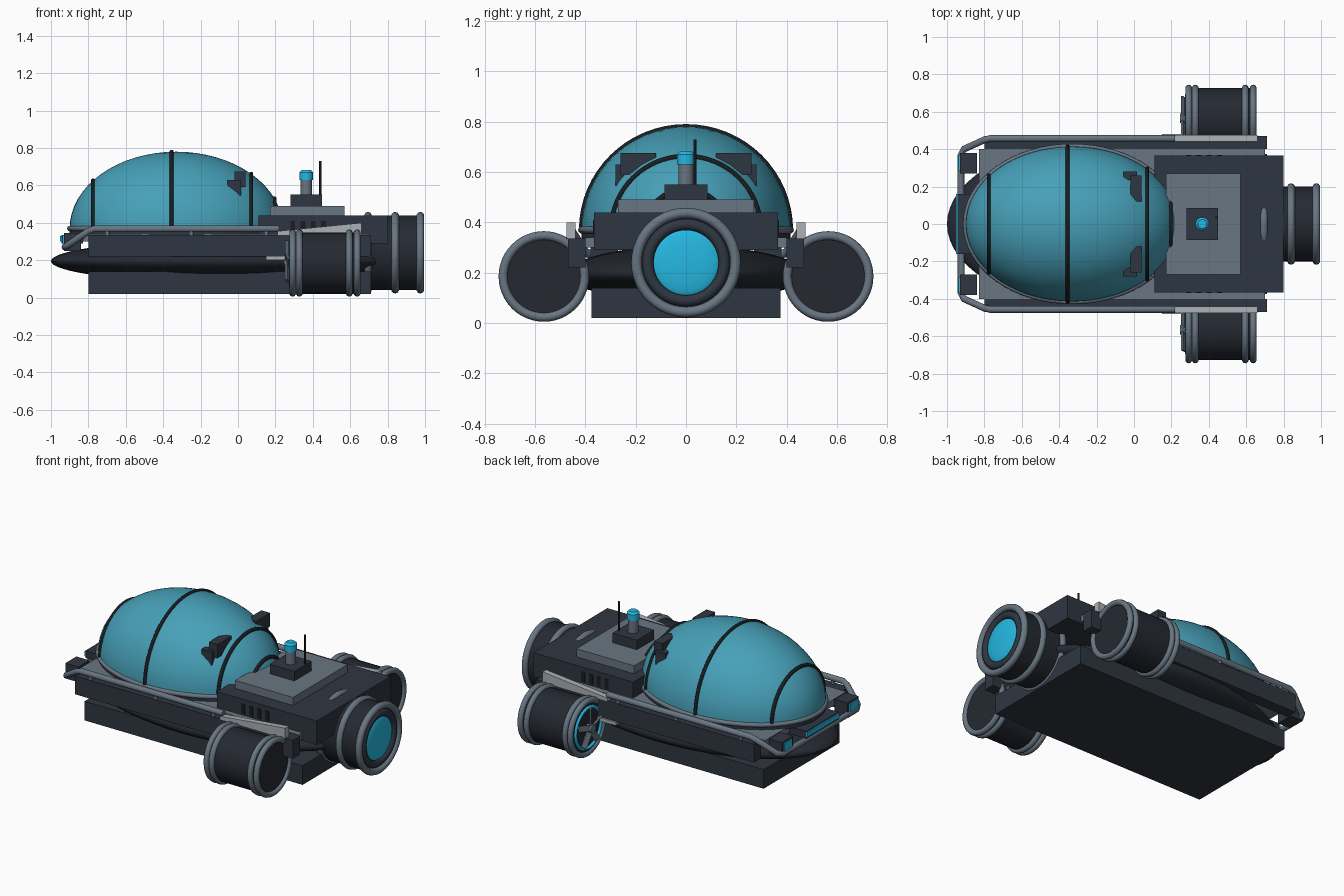
import bpy, bmesh, math
from mathutils import Vector, Matrix

if "Cube" in bpy.data.objects:
    bpy.data.objects.remove(bpy.data.objects["Cube"])


def make_mat(name, rgb):
    m = bpy.data.materials.new(name)
    m.use_nodes = True
    m.diffuse_color = (*rgb, 1)
    m.node_tree.nodes["Principled BSDF"].inputs["Base Color"].default_value = (*rgb, 1)
    return m


DARK = make_mat("dark slate", (0.028, 0.037, 0.053))
HULL = make_mat("hull charcoal", (0.018, 0.022, 0.031))
BLACK = make_mat("rib black", (0.01, 0.012, 0.015))
GREY = make_mat("steel grey", (0.14, 0.18, 0.225))
LIGHT = make_mat("pale grey", (0.40, 0.44, 0.46))
GLASS = make_mat("teal glass", (0.062, 0.35, 0.48))
CYAN = make_mat("glowing cyan", (0.018, 0.48, 0.76))


def finish(name, bm, mat, smooth=False):
    me = bpy.data.meshes.new(name)
    bmesh.ops.recalc_face_normals(bm, faces=bm.faces)
    bm.to_mesh(me)
    bm.free()
    ob = bpy.data.objects.new(name, me)
    bpy.context.collection.objects.link(ob)
    me.materials.append(mat)
    if smooth:
        bpy.ops.object.select_all(action='DESELECT')
        bpy.context.view_layer.objects.active = ob
        ob.select_set(True)
        bpy.ops.object.shade_smooth_by_angle(angle=math.radians(40))
    return ob


def box(name, mat, xs, ys, zs):
    """Box from its low and high limits on each axis."""
    lo, hi = Vector((xs[0], ys[0], zs[0])), Vector((xs[1], ys[1], zs[1]))
    bm = bmesh.new()
    bmesh.ops.create_cube(bm, size=1, matrix=Matrix.Translation((lo + hi) / 2)
                          @ Matrix.Diagonal((*(hi - lo), 1)))
    return finish(name, bm, mat)


def cylinder(name, mat, start, end, r, r2=None, n=40):
    a, b = Vector(start), Vector(end)
    bm = bmesh.new()
    bmesh.ops.create_cone(bm, cap_ends=True, segments=n, radius1=r,
                          radius2=r if r2 is None else r2, depth=(b - a).length)
    rot = Vector((0, 0, 1)).rotation_difference(b - a).to_matrix().to_4x4()
    bm.transform(Matrix.Translation((a + b) / 2) @ rot)
    return finish(name, bm, mat, True)


def ellipsoid(name, mat, c, radii, cut_z=None):
    bm = bmesh.new()
    bmesh.ops.create_uvsphere(bm, u_segments=64, v_segments=32, radius=1)
    bm.transform(Matrix.Translation(c) @ Matrix.Diagonal((*radii, 1)))
    if cut_z is not None:
        bmesh.ops.bisect_plane(bm, geom=bm.verts[:] + bm.edges[:] + bm.faces[:],
                               plane_co=(0, 0, cut_z), plane_no=(0, 0, 1), clear_inner=True)
    return finish(name, bm, mat, True)


def tube(name, mat, pts, r, closed=False, sides=10):
    """Sweep a round section along a path."""
    pts = [Vector(p) for p in pts]
    n = len(pts)
    bm = bmesh.new()
    rings = []
    for i, p in enumerate(pts):
        before = pts[i - 1] if closed or i else p
        after = pts[(i + 1) % n] if closed or i < n - 1 else p
        t = (after - before).normalized()
        ref = Vector((0, 0, 1)) if abs(t.z) < 0.9 else Vector((1, 0, 0))
        if name.startswith(("rib", "ring")):
            ref = Vector((1, 0, 0))
        u = t.cross(ref).normalized()
        v = t.cross(u)
        rings.append([bm.verts.new(p + r * (u * math.cos(a) + v * math.sin(a)))
                      for a in (k * math.tau / sides for k in range(sides))])
    for i in range(n if closed else n - 1):
        a, b = rings[i], rings[(i + 1) % n]
        for k in range(sides):
            j = (k + 1) % sides
            bm.faces.new((a[k], a[j], b[j], b[k]))
    if not closed:
        bm.faces.new(rings[0])
        bm.faces.new(rings[-1])
    return finish(name, bm, mat, True)


def ring(name, mat, x, y, z, major, minor):
    """Ring around the x direction."""
    angles = [i * math.tau / 48 for i in range(48)]
    tube("ring_" + name, mat, [(x, y + major * math.cos(a), z + major * math.sin(a))
                               for a in angles], minor, True)


# Hull, keel and deck
ellipsoid("hull", HULL, (-0.09, 0, 0.195), (0.91, 0.47, 0.112))
box("keel", DARK, (-0.8, 0.71), (-0.375, 0.375), (0.02, 0.14))
box("deck", GREY, (-0.83, 0.7), (-0.4, 0.4), (0.3, 0.34))

# Glass canopy with ribs and base ring
DX, DZ, RX, RY, RZ = -0.33, 0.37, 0.57, 0.415, 0.41
ellipsoid("canopy", GLASS, (DX, 0, DZ), (RX, RY, RZ), DZ)
for x in (-0.775, -0.355, 0.07, 0.195):
    s = math.sqrt(1 - ((x - DX) / RX) ** 2)
    arc = [i * math.pi / 32 for i in range(33)]
    tube("rib", BLACK, [(x, RY * s * math.cos(a), DZ + RZ * s * math.sin(a)) for a in arc], 0.011)
base = [i * math.tau / 64 for i in range(64)]
tube("canopy_base_ring", GREY, [(DX + RX * math.cos(a), RY * math.sin(a), DZ)
                                for a in base], 0.014, True)
bm = bmesh.new()
bmesh.ops.create_cone(bm, cap_ends=True, segments=64, radius1=1, radius2=1, depth=1)
bm.transform(Matrix.Translation((DX, 0, 0.352)) @ Matrix.Diagonal((RX, RY, 0.036, 1)))
finish("canopy_sill", bm, DARK, True)

# Rear cabin with top hatch, beacon and antenna
box("rear_cabin", DARK, (0.11, 0.8), (-0.365, 0.365), (0.29, 0.44))
box("roof_plate", GREY, (0.17, 0.57), (-0.27, 0.27), (0.44, 0.49))
box("beacon_base", DARK, (0.28, 0.45), (-0.085, 0.085), (0.49, 0.55))
cylinder("beacon_post", GREY, (0.365, 0, 0.55), (0.365, 0, 0.635), 0.03)
cylinder("beacon_lamp", CYAN, (0.365, 0, 0.63), (0.365, 0, 0.67), 0.036)
cylinder("beacon_cap", CYAN, (0.365, 0, 0.67), (0.365, 0, 0.682), 0.036, 0.024)
cylinder("antenna", BLACK, (0.44, 0.035, 0.5), (0.44, 0.035, 0.73), 0.006, n=10)

# Rear thruster
cylinder("rear_thruster", HULL, (0.69, 0, 0.24), (0.975, 0, 0.24), 0.2)
for x in (0.695, 0.84, 0.975):
    ring("rear_thruster", GREY, x, 0, 0.24, 0.197, 0.021)
ring("nozzle_lip", DARK, 0.968, 0, 0.24, 0.152, 0.024)
ellipsoid("rear_glow", CYAN, (0.97, 0, 0.24), (0.022, 0.132, 0.132))

for side in (-1, 1):
    def ys(a, b):
        return sorted((side * a, side * b))

    # Side rails and handrail tubes
    box("side_beam", DARK, (-0.8, 0.71), ys(0.4, 0.47), (0.22, 0.335))
    tube("handrail", GREY, [(0.22, side * 0.457, 0.368), (-0.77, side * 0.457, 0.368),
                            (-0.8, side * 0.45, 0.355), (-0.91, side * 0.4, 0.28),
                            (-0.925, side * 0.37, 0.27), (-0.925, 0, 0.27)], 0.018)
    for x in (-0.7, -0.25, 0.15):
        cylinder("handrail_post", GREY, (x, side * 0.457, 0.33), (x, side * 0.457, 0.365), 0.012, n=12)

    # Sloping bracket over the thruster
    bm = bmesh.new()
    profile = ((0.21, 0.335), (0.66, 0.335), (0.66, 0.4), (0.21, 0.355))
    face = bm.faces.new([bm.verts.new((x, side * 0.44, z)) for x, z in profile])
    ext = bmesh.ops.extrude_face_region(bm, geom=[face])["geom"]
    bmesh.ops.translate(bm, vec=(0, side * 0.036, 0),
                        verts=[v for v in ext if isinstance(v, bmesh.types.BMVert)])
    finish("thruster_bracket", bm, LIGHT)
    box("bracket_foot", LIGHT, (0.15, 0.28), ys(0.43, 0.48), (0.2, 0.222))

    # Side thruster with end bands
    y, z = side * 0.565, 0.185
    cylinder("side_thruster", HULL, (0.285, y, z), (0.64, y, z), 0.162)
    for x in (0.292, 0.328, 0.595, 0.637):
        ring("side_thruster", GREY, x, y, z, 0.162, 0.018)

    # Propeller and its glowing ring
    ring("propeller_glow", CYAN, 0.282, y, z, 0.125, 0.01)
    cylinder("propeller_hub", GREY, (0.245, y, z), (0.29, y, z), 0.025, n=16)
    for i in range(5):
        a = i * math.tau / 5 + math.pi / 2
        bm = bmesh.new()
        bmesh.ops.create_cube(bm, size=1)
        bm.transform(Matrix.Translation((0.265, y, z)) @ Matrix.Rotation(a, 4, 'X')
                     @ Matrix.Translation((0, 0.065, 0)) @ Matrix.Rotation(0.5, 4, 'Y')
                     @ Matrix.Diagonal((0.01, 0.11, 0.036, 1)))
        finish("propeller_blade", bm, GREY)

    # Bow headlights
    box("headlight_box", DARK, (-0.93, -0.84), ys(0.27, 0.38), (0.25, 0.345))
    box("headlight_lens", CYAN, (-0.938, -0.93), ys(0.285, 0.365), (0.285, 0.335))

    # Floodlights on the canopy
    box("floodlight", DARK, (-0.02, 0.04), ys(0.12, 0.26), (0.59, 0.675))
    box("floodlight_bracket", DARK, (-0.055, 0.015), ys(0.235, 0.28), (0.545, 0.63))

    # Cabin vents
    for i in range(4):
        x = 0.28 + i * 0.055
        box("cabin_vent", BLACK, (x, x + 0.025), ys(0.36, 0.369), (0.35, 0.41))

# Bow light strip
box("bow_light_strip", CYAN, (-0.952, -0.944), (-0.16, 0.16), (0.3, 0.33))
box("bow_strip_mount", DARK, (-0.944, -0.83), (-0.16, 0.16), (0.29, 0.335))
